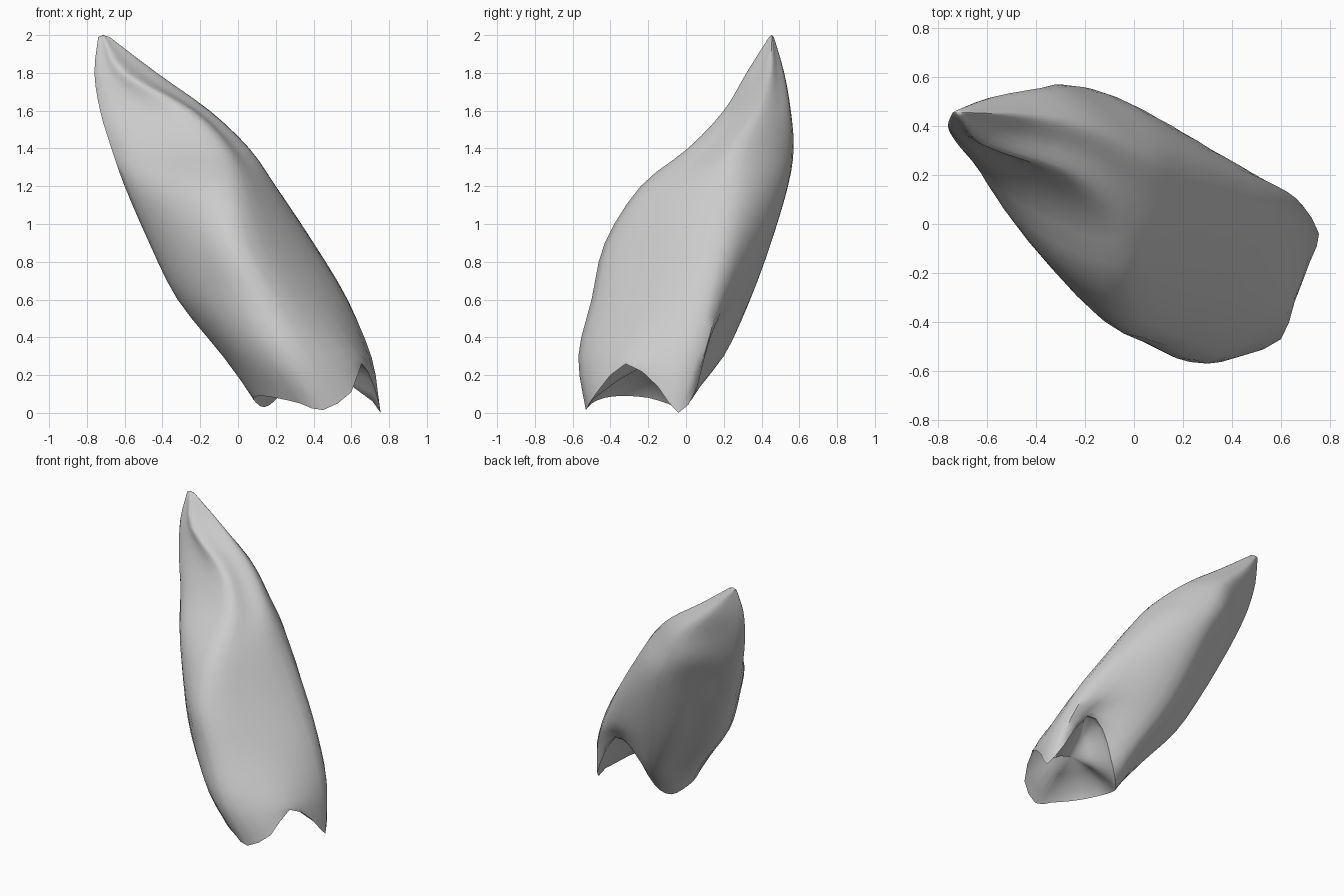
import bpy
import bmesh
from mathutils import Vector

cube = bpy.data.objects.get("Cube")
if cube:
    bpy.data.objects.remove(cube)

AROUND, ALONG = 32, 3

# Cross-sections from tip to base: height, then the right, back, left and
# front corners, each followed by the fullness of the side after it
SECTIONS = [
    (1.99, (-.68, .455, 0), (-.72, .465, 0), (-.74, .455, 0), (-.71, .44, 0)),
    (1.80, (-.43, .44, .1), (-.57, .52, .2), (-.76, .40, 0), (-.60, .32, 0)),
    (1.60, (-.15, .38, .2), (-.38, .555, .2), (-.73, .34, .05), (-.27, .20, 0)),
    (1.40, (.06, .28, .3), (-.30, .57, .15), (-.67, .27, .2), (-.10, .01, .05)),
    (1.20, (.20, .24, .3), (-.20, .54, .1), (-.60, .21, .38), (-.06, -.24, .2)),
    (.90, (.40, .18, .25), (-.10, .45, .1), (-.47, .13, .3), (-.01, -.43, .25)),
    (.60, (.58, .12, .15), (.00, .34, .1), (-.32, .03, .38), (.14, -.50, .3)),
    (.30, (.70, .06, .1), (.16, .20, .12), (-.08, -.06, .45), (.30, -.57, .5)),
]

# Lobed rim around the open base, two points for each section point
RIM = [Vector(p) for p in (
    (.755, -.04, .0), (.68, .06, .14), (.52, .11, .41), (.37, .10, .36),
    (.27, .07, .18), (.20, .03, .07), (.14, -.03, .03), (.10, -.10, .05),
    (.08, -.20, .08), (.12, -.33, .09), (.20, -.43, .08), (.33, -.50, .05),
    (.45, -.53, .015), (.60, -.47, .11), (.655, -.32, .26), (.72, -.15, .14))]
HOLLOW_TOP = Vector((.40, -.20, .26))


def spline(a, b, c, d, t):
    return .5 * (2 * b + (c - a) * t + (2 * a - 5 * b + 4 * c - d) * t ** 2
                 + (3 * b - a - 3 * c + d) * t ** 3)


def section_ring(z, *corners):
    """Four corners with a bulged point halfway along each side."""
    pts = [Vector((x, y, z)) for x, y, _ in corners]
    centre = sum(pts, Vector()) / 4
    ring = []
    for i, (_, _, fullness) in enumerate(corners):
        mid = (pts[i] + pts[(i + 1) % 4]) / 2
        ring += [pts[i], mid + (mid - centre) * fullness]
    return ring


def smooth_ring(ring):
    n = len(ring)
    steps = AROUND // n
    return [spline(*(ring[(i + j) % n] for j in (-1, 0, 1, 2)), s / steps)
            for i in range(n) for s in range(steps)]


def smooth_length(rings):
    last = len(rings) - 1
    out = []
    for i in range(last):
        near = [rings[min(max(i + j, 0), last)] for j in (-1, 0, 1, 2)]
        for s in range(ALONG):
            out.append([spline(*p, s / ALONG) for p in zip(*near)])
    return out + [rings[last]]


# Keep the lowest section above the notches of the rim
rings = [section_ring(*s) for s in SECTIONS]
for p, r in zip(rings[-1], RIM[::2]):
    p.z = max(p.z, r.z + .06)
rings = smooth_length([smooth_ring(r) for r in rings + [RIM]])

# Shallow hollow inside the rim
rim = rings[-1]
for t in (.12, .55):
    rings.append([p.lerp(HOLLOW_TOP, t) + Vector((0, 0, .03)) for p in rim])

# Skin the rings and close both ends
bm = bmesh.new()
loops = [[bm.verts.new(p) for p in ring] for ring in rings]
for upper, lower in zip(loops, loops[1:]):
    for i in range(AROUND):
        j = (i + 1) % AROUND
        bm.faces.new((upper[i], lower[i], lower[j], upper[j]))
for loop, end in ((loops[0], Vector((-.715, .455, 2))), (loops[-1], HOLLOW_TOP)):
    apex = bm.verts.new(end)
    for i in range(AROUND):
        bm.faces.new((apex, loop[i], loop[(i + 1) % AROUND]))
bmesh.ops.recalc_face_normals(bm, faces=bm.faces)

mesh = bpy.data.meshes.new("leaning_bud")
bm.to_mesh(mesh)
bm.free()
bud = bpy.data.objects.new("leaning_bud", mesh)
bpy.context.collection.objects.link(bud)

# Plain grey surface
grey = bpy.data.materials.new("light_grey")
grey.use_nodes = True
colour = (.6, .6, .6, 1)
grey.diffuse_color = colour
grey.node_tree.nodes["Principled BSDF"].inputs["Base Color"].default_value = colour
mesh.materials.append(grey)

bpy.ops.object.select_all(action='DESELECT')
bud.select_set(True)
bpy.context.view_layer.objects.active = bud
bpy.ops.object.shade_smooth_by_angle(angle=.7)
